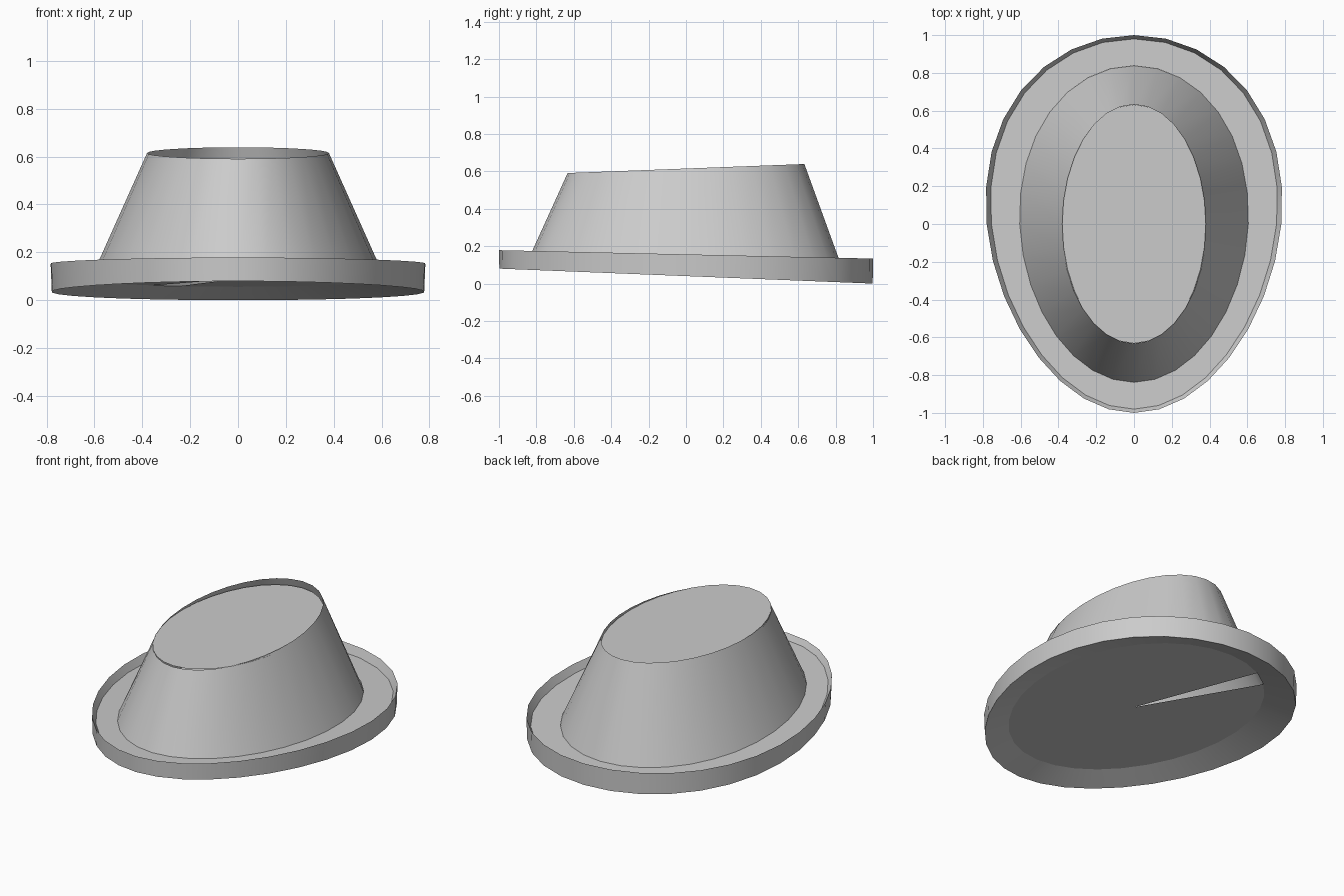
import bpy, bmesh, math

old = bpy.data.objects.get("Cube")
if old:
    bpy.data.objects.remove(old)

SEGMENTS = 32

grey = bpy.data.materials.new("plain_grey")
grey.use_nodes = True
grey.diffuse_color = (0.6, 0.6, 0.6, 1)
grey.node_tree.nodes["Principled BSDF"].inputs["Base Color"].default_value = (0.6, 0.6, 0.6, 1)


def egg(rx, ry, height, tilt, taper=0.0):
    """Egg-shaped ring on a plane that slopes along y."""
    ring = []
    for i in range(SEGMENTS):
        t = 2 * math.pi * i / SEGMENTS
        y = ry * math.sin(t)
        x = rx * math.cos(t) * (1 + taper * math.sin(t))
        ring.append((x, y, height + tilt * y))
    return ring


def finish(name, bm):
    mesh = bpy.data.meshes.new(name)
    bm.to_mesh(mesh)
    bm.free()
    mesh.materials.append(grey)
    obj = bpy.data.objects.new(name, mesh)
    bpy.context.collection.objects.link(obj)
    bpy.ops.object.select_all(action="DESELECT")
    obj.select_set(True)
    bpy.context.view_layer.objects.active = obj
    bpy.ops.object.shade_smooth_by_angle(angle=math.radians(35))
    return obj


def loft(name, *rings):
    """Skin consecutive rings; rising rings give outward faces."""
    bm = bmesh.new()
    loops = [[bm.verts.new(p) for p in ring] for ring in rings]
    for a, b in zip(loops, loops[1:]):
        for i in range(SEGMENTS):
            j = (i + 1) % SEGMENTS
            bm.faces.new((a[i], a[j], b[j], b[i]))
    return finish(name, bm)


def panel(name, ring, up=True, gap=None):
    """Triangle fan, optionally with one open slice."""
    bm = bmesh.new()
    rim = [bm.verts.new(p) for p in ring]
    middle = bm.verts.new([sum(p[k] for p in ring) / SEGMENTS for k in range(3)])
    for i in range(SEGMENTS):
        if i != gap:
            a, b = rim[i], rim[(i + 1) % SEGMENTS]
            bm.faces.new((middle, a, b) if up else (middle, b, a))
    return finish(name, bm)


# Shared edges
bottom_edge = egg(0.775, 0.998, 0.04, -0.04, 0.12)
lip_edge = egg(0.78, 1.0, 0.156, -0.0225, 0.12)
floor_edge = egg(0.755, 0.98, 0.112, -0.032, 0.12)
floor_inner = egg(0.605, 0.838, 0.112, -0.032, 0.06)
crown_base = egg(0.615, 0.845, 0.09, -0.04, 0.06)
crown_lip = egg(0.38, 0.633, 0.615, 0.038)

# Brim: outer wall with thin lip, sunken floor and hollow underside
loft("brim_wall", bottom_edge, lip_edge, floor_edge)
loft("brim_floor", floor_edge, floor_inner)
loft("brim_underside", crown_base, bottom_edge)

# Underside panel with one open slice
panel("base_panel", crown_base, up=False, gap=10)

# Crown: tapered wall with a level panel just inside its sloping top
loft("crown_wall", crown_base, crown_lip)
panel("crown_panel", egg(0.385, 0.632, 0.598, 0.0))
